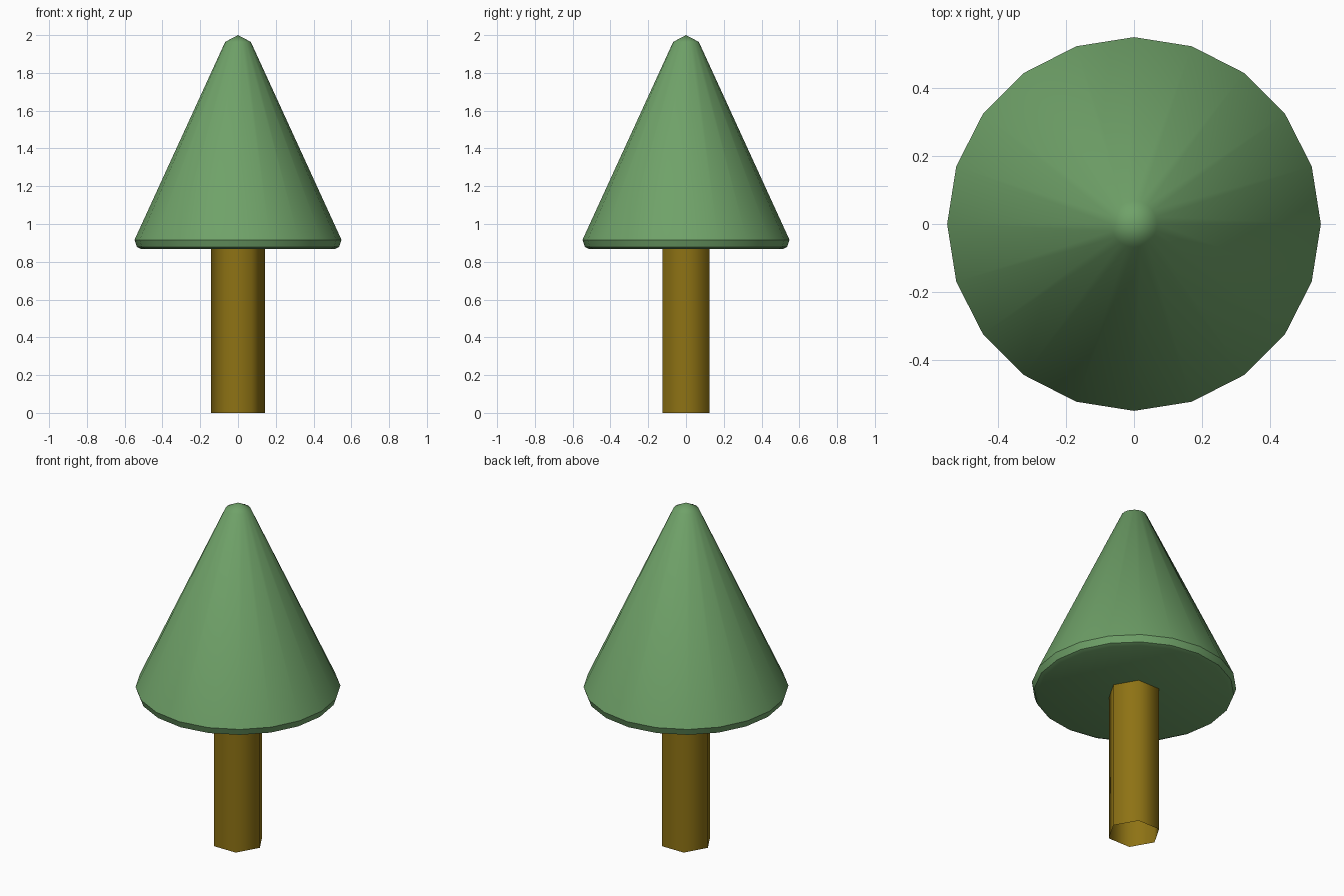
import bpy, bmesh
from math import cos, sin, pi, radians

if "Cube" in bpy.data.objects:
    bpy.data.objects.remove(bpy.data.objects["Cube"])


def lathe(name, profile, sides, color, angle, cap=False, tip=None):
    """Rings of (radius, z) joined bottom to top, with optional cap and tip."""
    bm = bmesh.new()
    rings = [[bm.verts.new((r * cos(2 * pi * i / sides), r * sin(2 * pi * i / sides), z))
              for i in range(sides)] for r, z in profile]
    for low, high in zip(rings, rings[1:]):
        for i in range(sides):
            j = (i + 1) % sides
            bm.faces.new((low[i], low[j], high[j], high[i]))
    if cap:
        bm.faces.new(rings[0][::-1])
    if tip is not None:
        apex = bm.verts.new((0, 0, tip))
        for i in range(sides):
            bm.faces.new((rings[-1][i], rings[-1][(i + 1) % sides], apex))
    mesh = bpy.data.meshes.new(name)
    bm.to_mesh(mesh)
    bm.free()
    obj = bpy.data.objects.new(name, mesh)
    bpy.context.collection.objects.link(obj)
    mat = bpy.data.materials.new(name + "_color")
    mat.diffuse_color = color
    mat.use_nodes = True
    mat.node_tree.nodes["Principled BSDF"].inputs["Base Color"].default_value = mat.diffuse_color
    mesh.materials.append(mat)
    bpy.ops.object.select_all(action='DESELECT')
    obj.select_set(True)
    bpy.context.view_layer.objects.active = obj
    bpy.ops.object.shade_smooth_by_angle(angle=radians(angle))
    return obj


# Hexagonal trunk, open at the ends
lathe("trunk", [(0.143, 0), (0.143, 0.87)], 6, (0.27, 0.17, 0.007, 1), 70)

# Conical foliage with bevelled rim and blunt tip
lathe("foliage", [(0.513, 0.868), (0.535, 0.878), (0.548, 0.916), (0.068, 1.964)],
      20, (0.16, 0.36, 0.14, 1), 38, cap=True, tip=2.0)
